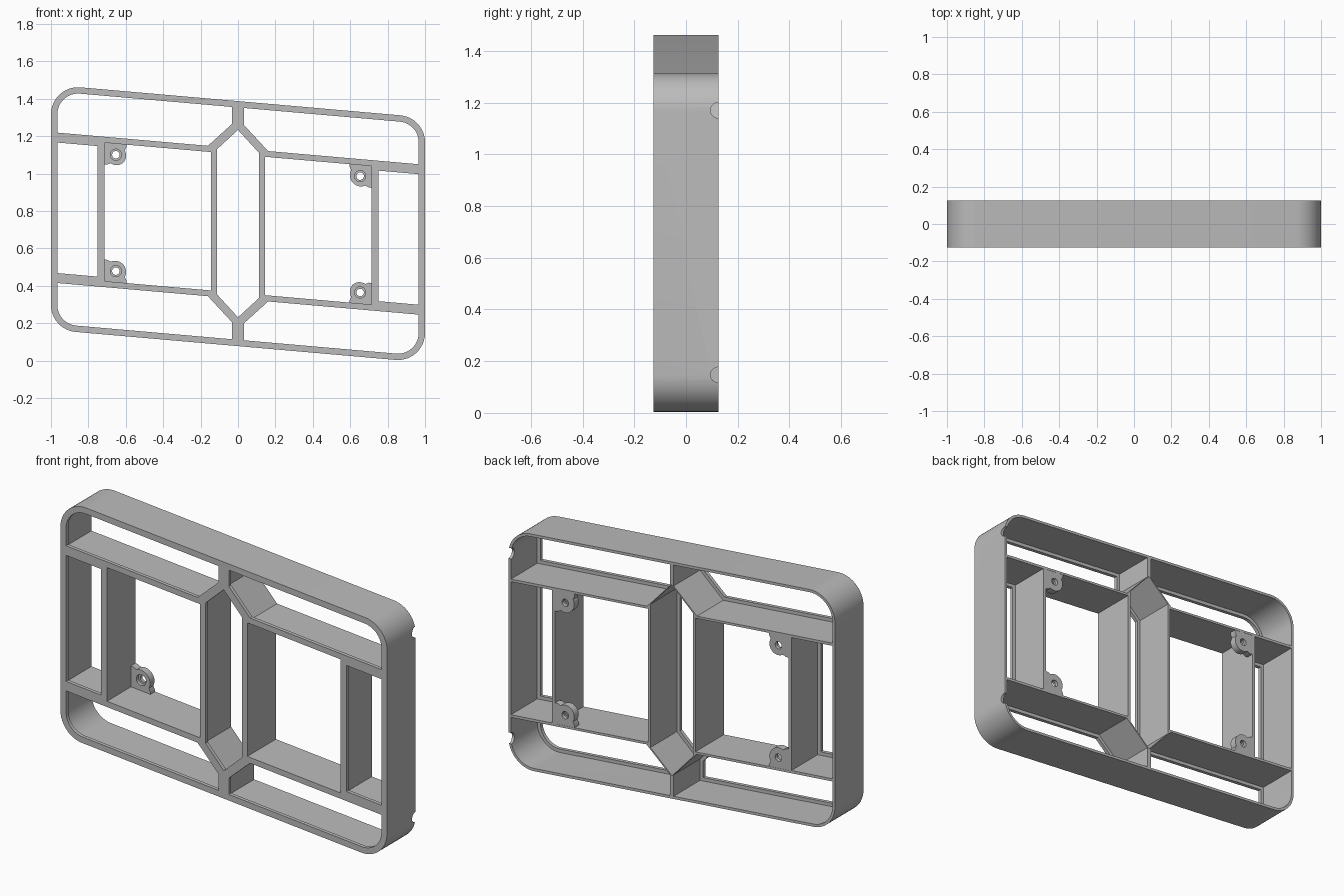
import bpy, bmesh
from math import sin, cos, tan, radians
from mathutils import Vector

cube = bpy.data.objects.get("Cube")
if cube:
    bpy.data.objects.remove(cube, do_unlink=True)

SLOPE = 0.0875          # the whole frame leans down towards +x
MID = 0.7325            # height of the centre
HALF_H, DEPTH = 0.655, 0.125
LIP, LIP_T = 0.019, 0.02
RIM = 0.034

grey = bpy.data.materials.new("plain grey")
grey.use_nodes = True
grey.diffuse_color = (0.5, 0.5, 0.5, 1)
grey.node_tree.nodes["Principled BSDF"].inputs["Base Color"].default_value = (0.5, 0.5, 0.5, 1)


def lean(x, h):
    return Vector((x, MID + h - SLOPE * x))


def outline(points, grow=0.0):
    """Leaning polygon from (x, height, radius), offset outwards, corners rounded."""
    pts = [lean(x, h) for x, h, r in points]
    n = len(pts)
    area = sum(pts[i - 1].x * pts[i].y - pts[i].x * pts[i - 1].y for i in range(n))
    side = 1 if area > 0 else -1
    out = []
    for i, p in enumerate(pts):
        a, b = (p - pts[i - 1]).normalized(), (pts[(i + 1) % n] - p).normalized()
        na, nb = Vector((a.y, -a.x)) * side, Vector((b.y, -b.x)) * side
        bis = (na + nb) / (1 + na.dot(nb))
        corner = p + bis * grow
        r = points[i][2]
        if r == 0:
            out.append(corner)
            continue
        r += grow
        centre = corner - bis * r
        for k in range(13):
            t = k / 12
            ang = na.angle(nb)
            d = (na * sin((1 - t) * ang) + nb * sin(t * ang)) / sin(ang)
            out.append(centre + d * r)
    return out


def prism(name, pts, y0, y1):
    bm = bmesh.new()
    face = bm.faces.new([bm.verts.new((p.x, y0, p.y)) for p in pts])
    ext = bmesh.ops.extrude_face_region(bm, geom=[face])
    moved = [v for v in ext["geom"] if isinstance(v, bmesh.types.BMVert)]
    bmesh.ops.translate(bm, verts=moved, vec=(0, y1 - y0, 0))
    bmesh.ops.recalc_face_normals(bm, faces=bm.faces)
    mesh = bpy.data.meshes.new(name)
    bm.to_mesh(mesh)
    bm.free()
    mesh.materials.append(grey)
    ob = bpy.data.objects.new(name, mesh)
    bpy.context.collection.objects.link(ob)
    return ob


def circle(c, r, n=32):
    return [c + Vector((cos(radians(360 * i / n)), sin(radians(360 * i / n)))) * r for i in range(n)]


def cut(target, cutter):
    cutter.hide_render = True
    bpy.context.view_layer.objects.active = target
    mod = target.modifiers.new("cut", "BOOLEAN")
    mod.operation, mod.solver, mod.object = "DIFFERENCE", "EXACT", cutter
    bpy.ops.object.modifier_apply(modifier=mod.name)
    bpy.data.objects.remove(cutter, do_unlink=True)


def smooth(ob):
    bpy.ops.object.select_all(action="DESELECT")
    ob.select_set(True)
    bpy.context.view_layer.objects.active = ob
    bpy.ops.object.shade_smooth_by_angle(angle=radians(30))


def mirrored(points, sx, sz):
    return [(x * sx, h * sz, r) for x, h, r in points]


def rect(x0, x1, h0, h1):
    return [(x0, h0, 0), (x1, h0, 0), (x1, h1, 0), (x0, h1, 0)]


# outer block with rounded corners
R = 0.145
corners = [(-1, -HALF_H, R), (1, -HALF_H, R), (1, HALF_H, R), (-1, HALF_H, R)]
frame = prism("frame", outline(corners), -DEPTH, DEPTH)


def window(points, lipped=True):
    cut(frame, prism("window_cutter", outline(points), -0.3, 0.3))
    if lipped:
        cut(frame, prism("pocket_cutter", outline(points, LIP), LIP_T - DEPTH, 0.3))


# long window beside the rim, with its diagonal end at the central hexagon
inner, top = 1 - RIM, HALF_H - RIM
strip = [(0.031, top, 0), (0.031, 0.531, 0), (0.161, 0.402, 0),
         (inner, 0.402, 0), (inner, top, R - RIM)]
for sx in (-1, 1):
    for sz in (-1, 1):
        window(mirrored(strip, sx, sz))
    window(mirrored(rect(0.752, inner, -0.349, 0.349), sx, 1))
    window(mirrored(rect(0.145, 0.715, -0.37, 0.37), sx, 1), lipped=False)

# central hexagon
window([(0, 0.501, 0), (0.111, 0.389, 0), (0.111, -0.389, 0),
        (0, -0.501, 0), (-0.111, -0.389, 0), (-0.111, 0.389, 0)])

# half-round notches in the back edge of the +x wall
for z in (1.17, 0.147):
    bpy.ops.mesh.primitive_cylinder_add(radius=0.03, depth=0.2, vertices=32,
                                        location=(1, DEPTH, z), rotation=(0, radians(90), 0))
    notch = bpy.context.object
    notch.data.materials.append(grey)
    cut(frame, notch)
smooth(frame)

# screw bosses in the outer corners of the square windows
for sx, side in ((-1, "right"), (1, "left")):
    for sz, level in ((-1, "lower"), (1, "upper")):
        c = lean(0.653 * sx, 0.311 * sz)
        shape = [Vector((0.07, 0.066)), Vector((-0.058, 0.066)), Vector((-0.056, 0.045))]
        shape += [Vector((cos(radians(a)), sin(radians(a)))) * 0.055 for a in range(150, 301, 10)]
        shape += [Vector((0.045, -0.056)), Vector((0.07, -0.058))]
        pts = [c + Vector((p.x * sx, p.y * sz - SLOPE * p.x * sx)) for p in shape]
        boss = prism(f"{side}_{level}_screw_boss", pts, 0.085, DEPTH - 0.001)
        cut(boss, prism("hole_cutter", circle(c, 0.02), 0, 0.3))
        cut(boss, prism("recess_cutter", circle(c, 0.03), 0, 0.105))
        smooth(boss)
